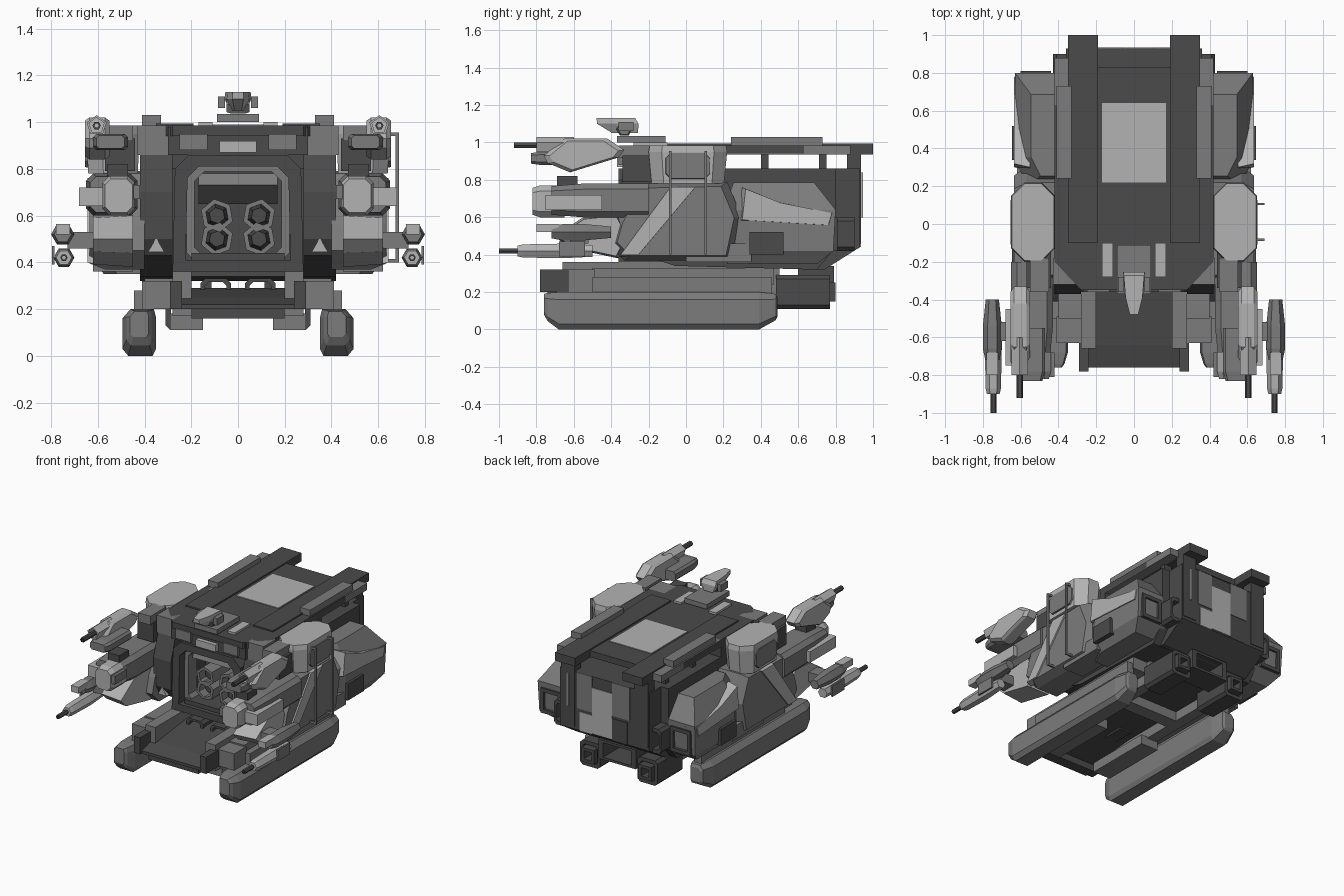
import bpy, bmesh, math


def material(name, v):
    m = bpy.data.materials.new(name)
    m.diffuse_color = (v, v, v, 1)
    return m


DARK, MID, LIGHT = material("dark_grey", 0.07), material("mid_grey", 0.2), material("light_grey", 0.45)


def loft(name, axis, prof, secs, mirror=False, mat=MID, ring=False):
    """Sweep a profile along an axis; secs = (position, scale[, du, dv]). ring joins last to first."""
    us, vs = [p[0] for p in prof], [p[1] for p in prof]
    cu, cv = (min(us) + max(us)) / 2, (min(vs) + max(vs)) / 2
    bm = bmesh.new()
    for s in ((1, -1) if mirror else (1,)):
        rows = []
        for sec in secs:
            t, k = sec[:2]
            du, dv = sec[2:] if len(sec) > 2 else (0, 0)
            row = []
            for u, v in prof:
                a, b = cu + (u - cu) * k + du, cv + (v - cv) * k + dv
                c = {'X': (t, a, b), 'Y': (a, t, b), 'Z': (a, b, t)}[axis]
                row.append(bm.verts.new((c[0] * s, c[1], c[2])))
            rows.append(row)
        n = len(prof)
        pairs = list(zip(rows, rows[1:])) + ([(rows[-1], rows[0])] if ring else [])
        for r, q in pairs:
            for i in range(n):
                j = (i + 1) % n
                bm.faces.new((r[i], r[j], q[j], q[i]))
        if not ring:
            bm.faces.new(rows[0])
            bm.faces.new(rows[-1])
    bmesh.ops.recalc_face_normals(bm, faces=bm.faces)
    me = bpy.data.meshes.new(name)
    bm.to_mesh(me)
    bm.free()
    me.materials.append(mat)
    ob = bpy.data.objects.new(name, me)
    bpy.context.collection.objects.link(ob)
    return ob


def rect(a, b, c, d, ch=0):
    if not ch:
        return [(a, c), (b, c), (b, d), (a, d)]
    return [(a + ch, c), (b - ch, c), (b, c + ch), (b, d - ch), (b - ch, d), (a + ch, d), (a, d - ch), (a, c + ch)]


def box(name, x0, x1, y0, y1, z0, z1, mirror=False, mat=MID):
    return loft(name, 'Z', rect(x0, x1, y0, y1), [(z0, 1), (z1, 1)], mirror, mat)


def ngon(u, v, r, n=6, turn=0):
    return [(u + r * math.cos(turn + i * math.tau / n), v + r * math.sin(turn + i * math.tau / n)) for i in range(n)]


def tube(name, prof, y0, y1, k, mirror=True, mat=DARK):
    return loft(name, 'Y', prof, [(y0, 1), (y1, 1), (y1, k), (y0, k)], mirror, mat, ring=True)


# Skids and outriggers
skid = [(0.365, 0.0), (0.47, 0.0), (0.495, 0.03), (0.495, 0.16), (0.46, 0.2), (0.36, 0.2), (0.35, 0.16), (0.35, 0.03)]
loft("skid", 'Y', skid, [(-0.76, 0.55, 0, 0.035), (-0.74, 0.75, 0, 0.02), (-0.68, 1), (0.39, 1),
                         (0.48, 0.7, 0, 0.02), (0.49, 0.5, 0, 0.02)], True)
box("skid_rail", 0.39, 0.445, -0.5, 0.46, 0.19, 0.28, True)
box("front_outrigger", 0.28, 0.41, -0.63, -0.49, 0.2, 0.32, True)
box("side_rail", 0.28, 0.40, -0.5, 0.47, 0.24, 0.33, True)

# Chassis: thin floor between two rails, open from below
loft("front_deck", 'X', [(-0.76, 0.2), (-0.3, 0.24), (0.6, 0.24), (0.6, 0.29), (-0.3, 0.29), (-0.64, 0.25), (-0.76, 0.22)],
     [(-0.24, 1), (0.24, 1)], False, DARK)
box("deck_side", 0.2, 0.28, -0.66, 0.5, 0.17, 0.36, True)
box("front_bumper", -0.2, 0.2, -0.74, -0.66, 0.16, 0.21, mat=DARK)
box("bumper_horn", 0.24, 0.29, -0.78, -0.62, 0.2, 0.32, True, DARK)
box("front_foot", 0.15, 0.29, -0.6, -0.1, 0.11, 0.18, True)
box("floor_rib", -0.2, 0.2, 0.1, 0.2, 0.17, 0.26)
tube("step_socket", rect(0.03, 0.16, 0.23, 0.33, 0.02), -0.36, -0.2, 0.7)

# Rear thruster boxes
tube("lower_thruster", rect(0.15, 0.31, 0.11, 0.29, 0.02), 0.48, 0.77, 0.72)
tube("lower_thruster_core", rect(0.18, 0.28, 0.15, 0.25), 0.6, 0.8, 0.6)
tube("upper_thruster", rect(0.31, 0.43, 0.42, 0.6, 0.02), 0.76, 0.9, 0.7)
tube("centre_hatch_frame", rect(-0.15, 0.15, 0.2, 0.34), 0.6, 0.79, 0.75, False)

# Main hull, side walls flank a recessed cockpit
hull = [(-0.06, 0.34), (0.74, 0.32), (0.93, 0.44), (0.93, 0.86), (-0.06, 0.86)]
loft("hull", 'X', hull, [(-0.36, 1), (0.36, 1)], False, DARK)
wall = [(-0.33, 0.43), (-0.06, 0.34), (0.7, 0.32), (0.8, 0.44), (0.8, 0.86), (-0.32, 0.86), (-0.37, 0.7), (-0.37, 0.5)]
loft("hull_side", 'X', wall, [(0.28, 1), (0.42, 1)], True, DARK)
loft("side_marker", 'Y', ngon(0.35, 0.465, 0.04, 3, math.pi / 2), [(-0.37, 1), (-0.33, 1)], True, LIGHT)

# Cockpit frame and launcher
frame = [(-0.28, 0.36), (0.28, 0.36), (0.27, 0.8), (0.21, 0.86), (-0.21, 0.86), (-0.27, 0.8)]
tube("cockpit_frame", frame, -0.36, -0.06, 0.8, False, DARK)
tube("inner_frame", rect(-0.22, 0.22, 0.39, 0.82, 0.05), -0.3, -0.2, 0.85, False, MID)
loft("cockpit_brow", 'X', [(-0.26, 0.78), (-0.28, 0.73), (-0.1, 0.65), (-0.06, 0.78)], [(-0.17, 1), (0.17, 1)])
box("cockpit_sill", -0.2, 0.2, -0.33, -0.1, 0.38, 0.44, mat=DARK)
for z, tilt in ((0.6, 0.35), (0.5, -0.35)):
    tube("launch_tube", ngon(0.09, z, 0.072, 6, tilt), -0.25, -0.06, 0.7, True, MID)
    loft("launch_tube_core", 'Y', ngon(0.09, z, 0.05, 6, tilt), [(-0.2, 0.7), (-0.1, 1)], True, DARK)

# Roof
roof = [(-0.42, -0.2), (-0.28, -0.35), (0.28, -0.35), (0.42, -0.2), (0.42, 0.63), (0.2, 0.63), (0.2, 0.83),
        (-0.2, 0.83), (-0.2, 0.63), (-0.42, 0.63)]
loft("roof_plate", 'Z', roof, [(0.94, 1), (0.985, 1)], False, DARK)
box("roof_panel", -0.17, 0.17, 0.22, 0.64, 0.97, 0.99, mat=LIGHT)
box("roof_core", -0.42, 0.42, -0.2, 0.2, 0.8, 0.95, mat=DARK)
box("roof_beam", 0.19, 0.35, -0.1, 1.0, 0.935, 0.995, True, DARK)
box("roof_side_plate", 0.34, 0.42, 0.2, 0.88, 0.935, 0.985, True)
box("roof_rail", 0.33, 0.41, 0.24, 0.73, 0.98, 1.03, True)
for y in (0.4, 0.71):
    box("roof_post", 0.3, 0.36, y, y + 0.04, 0.85, 0.95, True, DARK)
box("roof_fascia", -0.3, 0.3, -0.34, -0.18, 0.86, 0.98, mat=DARK)
box("fascia_corner", 0.3, 0.43, -0.32, -0.18, 0.86, 0.985, True)
box("fascia_lamp", -0.08, 0.08, -0.37, -0.33, 0.87, 0.92, mat=LIGHT)
box("fascia_slot", 0.13, 0.25, -0.36, -0.32, 0.88, 0.95, True)

# Sensor head
box("head_rail", 0.11, 0.17, -0.28, -0.1, 0.97, 1.0, True, LIGHT)
box("head_base", -0.09, 0.09, -0.37, -0.11, 1.0, 1.035)
loft("head_neck", 'X', ngon(-0.33, 1.075, 0.045, 6), [(-0.05, 0.8), (-0.03, 1), (0.03, 1), (0.05, 0.8)])
head = [(-0.06, -0.25), (-0.05, -0.38), (-0.025, -0.48), (0.025, -0.48), (0.05, -0.38), (0.06, -0.25)]
loft("head", 'Z', head, [(1.05, 0.6, 0, 0.04), (1.1, 0.96), (1.13, 0.9, 0, -0.01)], False, LIGHT)
box("head_ear", 0.055, 0.085, -0.36, -0.28, 1.06, 1.11, True)

# Shoulder pods
loft("shoulder_cap", 'Z', rect(0.42, 0.65, -0.2, 0.22, 0.07), [(0.78, 0.92), (0.95, 1), (0.985, 0.97)], True, LIGHT)
loft("shoulder_face", 'X', rect(-0.12, 0.14, 0.8, 0.95, 0.03), [(0.6, 1), (0.655, 0.9)], True)
# Slanted side armour
armour = [(-0.33, 0.37), (-0.41, 0.45), (-0.38, 0.56), (-0.27, 0.78), (0.22, 0.79), (0.3, 0.6), (0.25, 0.37)]
loft("side_armour", 'X', armour, [(0.4, 1), (0.57, 1), (0.635, 0.88)], True)
stripe = [(-0.36, 0.39), (-0.26, 0.39), (0.06, 0.77), (-0.08, 0.77)]
loft("armour_stripe", 'X', stripe, [(0.6, 1), (0.645, 0.95)], True, LIGHT)
box("armour_foot", 0.45, 0.62, 0.0, 0.35, 0.36, 0.46, True)

# Rear side pods: wide waist with sloping top and belly
loft("rear_pod", 'Z', [(0.38, 0.2), (0.56, 0.2), (0.63, 0.34), (0.63, 0.8), (0.38, 0.8)],
     [(0.35, 0.8, -0.03, -0.04), (0.42, 0.96), (0.64, 1), (0.785, 0.72, -0.05, -0.03)], True)
pod_panel = [(0.28, 0.58), (0.78, 0.55), (0.8, 0.62), (0.5, 0.68), (0.3, 0.76)]
loft("pod_panel", 'X', pod_panel, [(0.55, 1), (0.635, 0.92)], True, LIGHT)
tube("pod_window", rect(0.44, 0.6, 0.42, 0.6), 0.6, 0.81, 0.7)
box("pod_vent", 0.58, 0.645, 0.34, 0.52, 0.4, 0.52, True, DARK)
box("pod_top_block", 0.49, 0.54, 0.53, 0.61, 0.72, 0.78, True, LIGHT)

# Rear wall panels and grab bar
for x0, x1, z0, z1, m in ((-0.2, -0.06, 0.62, 0.92, MID), (-0.06, 0.1, 0.45, 0.78, LIGHT), (0.1, 0.22, 0.6, 0.9, MID),
                          (-0.18, -0.06, 0.44, 0.6, DARK), (0.1, 0.2, 0.44, 0.58, LIGHT)):
    box("rear_panel", x0, x1, 0.9, 0.935, z0, min(z1, 0.86), mat=m)
box("rear_pillar", 0.24, 0.35, 0.86, 0.935, 0.46, 0.94, True, DARK)
box("rear_grab_bar", 0.285, 0.3, 0.93, 0.945, 0.6, 0.84, mat=LIGHT)

# Side pipes on the right
for y in (-0.09, 0.1):
    box("side_pipe", 0.675, 0.69, y, y + 0.012, 0.4, 0.955)
    for z in (0.4, 0.94):
        box("pipe_bracket", 0.6, 0.69, y, y + 0.012, z, z + 0.015)

# Middle arm blocks
loft("arm_block", 'Y', rect(0.43, 0.65, 0.6, 0.78, 0.03), [(-0.72, 0.85), (-0.55, 1), (-0.2, 1)], True)
box("arm_light_panel", 0.56, 0.68, -0.75, -0.45, 0.64, 0.72, True, LIGHT)
loft("arm_muzzle", 'Y', rect(0.44, 0.58, 0.6, 0.77, 0.03), [(-0.82, 0.85), (-0.78, 1), (-0.65, 1)], True, LIGHT)
box("arm_sight", 0.47, 0.56, -0.69, -0.58, 0.76, 0.82, True, DARK)
box("arm_cuff", 0.42, 0.55, -0.81, -0.68, 0.67, 0.73, True)
forearm = [(-0.7, 0.5), (-0.64, 0.44), (-0.36, 0.38), (-0.3, 0.5), (-0.36, 0.62), (-0.55, 0.6)]
loft("forearm", 'X', forearm, [(0.45, 1), (0.62, 0.9)], True, LIGHT)
box("gun_link", 0.6, 0.73, -0.62, -0.52, 0.46, 0.53, True)

# Lower guns
loft("lower_gun_body", 'Y', ngon(0.75, 0.52, 0.05, 6), [(-0.72, 0.75), (-0.66, 1), (-0.54, 1), (-0.4, 0.7)], True)
loft("lower_gun_case", 'Y', ngon(0.745, 0.42, 0.045, 6), [(-0.9, 0.75), (-0.87, 0.9), (-0.66, 1), (-0.5, 0.8)], True, LIGHT)
tube("lower_barrel", ngon(0.745, 0.42, 0.016, 6), -1.0, -0.86, 0.55)
box("lower_gun_shield", 0.785, 0.797, -0.68, -0.54, 0.39, 0.47, True)
box("lower_gun_sight", 0.72, 0.78, -0.8, -0.68, 0.52, 0.565, True, LIGHT)

# Upper guns
loft("upper_gun_body", 'X', [(-0.76, 0.93), (-0.74, 0.89), (-0.62, 0.84), (-0.36, 0.92), (-0.33, 0.96), (-0.42, 1.02), (-0.65, 1.02)],
     [(0.55, 0.85), (0.57, 1), (0.635, 1), (0.655, 0.85)], True, LIGHT)
loft("upper_gun_muzzle", 'Y', rect(0.47, 0.62, 0.88, 0.95, 0.015), [(-0.83, 0.8), (-0.78, 1), (-0.55, 1)], True)
tube("upper_gun_collar", ngon(0.605, 0.985, 0.045, 5, math.pi / 2), -0.8, -0.6, 0.75, True, LIGHT)
tube("upper_barrel", ngon(0.605, 0.985, 0.018, 6), -0.92, -0.7, 0.55)
box("upper_gun_mount", 0.44, 0.57, -0.34, -0.15, 0.79, 0.93, True, DARK)
box("mount_plate", 0.45, 0.55, -0.36, -0.18, 0.92, 0.985, True)
